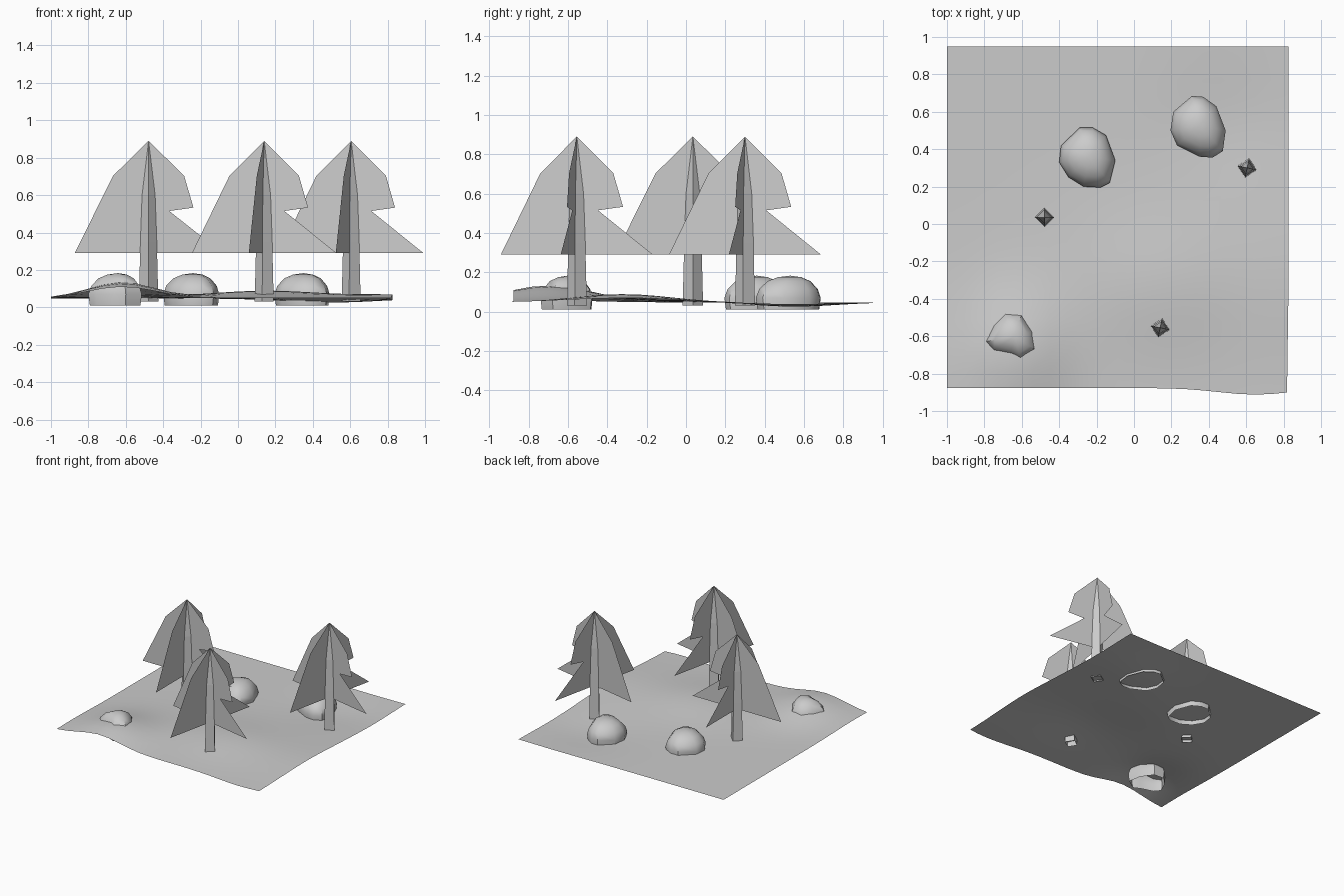
import bpy
import bmesh
from math import cos, sin, pi, exp, radians
from mathutils import Matrix, Vector

cube = bpy.data.objects.get("Cube")
if cube:
    bpy.data.objects.remove(cube)

grey = bpy.data.materials.new("plain grey")
grey.use_nodes = True
COLOUR = (0.6, 0.6, 0.6, 1)
grey.diffuse_color = COLOUR
grey.node_tree.nodes["Principled BSDF"].inputs["Base Color"].default_value = COLOUR


def finish(bm, name, smooth_angle=None):
    """Turn a bmesh into an object, optionally smooth shaded."""
    mesh = bpy.data.meshes.new(name)
    bm.to_mesh(mesh)
    bm.free()
    mesh.materials.append(grey)
    obj = bpy.data.objects.new(name, mesh)
    bpy.context.collection.objects.link(obj)
    if smooth_angle:
        bpy.ops.object.select_all(action='DESELECT')
        obj.select_set(True)
        bpy.context.view_layer.objects.active = obj
        bpy.ops.object.shade_smooth_by_angle(angle=radians(smooth_angle))
    return obj


def loft(bm, rings, tip):
    """Join rings of points with quads and close them on a tip; open below."""
    loops = [[bm.verts.new(p) for p in ring] for ring in rings]
    n = len(loops[0])
    for low, high in zip(loops, loops[1:]):
        for i in range(n):
            j = (i + 1) % n
            bm.faces.new((low[i], low[j], high[j], high[i]))
    top = bm.verts.new(tip)
    for i in range(n):
        bm.faces.new((loops[-1][i], loops[-1][(i + 1) % n], top))
    bmesh.ops.recalc_face_normals(bm, faces=bm.faces)


# Ground: a thin sheet with soft mounds, a hollow and a wavy front edge
def bump(x, y, cx, cy, rx, ry, h):
    return h * exp(-((x - cx) / rx) ** 2 - ((y - cy) / ry) ** 2)


def ground_height(x, y):
    return (0.047 + bump(x, y, -0.62, -0.7, 0.26, 0.32, 0.085)
            + bump(x, y, 0.15, -0.32, 0.45, 0.35, 0.042)
            + bump(x, y, 0.85, -0.3, 0.3, 0.4, 0.018)
            + bump(x, y, 0.5, 0.55, 0.35, 0.3, -0.022))


bm = bmesh.new()
bmesh.ops.create_grid(bm, x_segments=20, y_segments=20, size=0.9135)
for v in bm.verts:
    x, y = v.co.x - 0.0865, v.co.y + 0.0365
    pull = bump(x, y, 0.65, -0.88, 0.28, 0.4, 1)
    v.co = (x - 0.012 * pull * (x > 0.8), y - 0.035 * pull, ground_height(x, y))
finish(bm, "ground", 60)


# Trees: tapered square trunk with two crossed flat sheets of foliage
TIERS = [(0.395, 0.29), (0.11, 0.515), (0.24, 0.533), (0.09, 0.687), (0.19, 0.703)]


def tree(name, x, y, turn):
    place = Matrix.Translation((x, y, 0)) @ Matrix.Rotation(radians(turn), 4, 'Z')
    bm = bmesh.new()
    rings = [[(r * cos(k * pi / 2), r * sin(k * pi / 2), z) for k in range(4)]
             for r, z in ((0.052, 0.03), (0.044, 0.35), (0.035, 0.6))]
    loft(bm, rings, (0, 0, 0.89))
    bm.transform(place)
    finish(bm, name + "_trunk")

    bm = bmesh.new()
    for axis in (Vector((1, 0, 0)), Vector((0, 1, 0))):
        left = [-r * axis + Vector((0, 0, z)) for r, z in TIERS]
        right = [r * axis + Vector((0, 0, z)) for r, z in TIERS]
        outline = right + [Vector((0, 0, 0.89))] + left[::-1]
        bm.faces.new([bm.verts.new(p) for p in outline])
    bmesh.ops.triangulate(bm, faces=bm.faces)
    bm.transform(place)
    finish(bm, name + "_foliage")


tree("left_tree", 0.605, 0.30, -12)
tree("middle_tree", 0.14, -0.555, -12)
tree("right_tree", -0.478, 0.035, 0)


# Rocks: faceted domes raised from an uneven outline, open underneath
DOME = [(0.95, 0.01), (1, 0.07), (0.9, 0.115), (0.66, 0.155), (0.36, 0.175)]


def rock(name, centre, outline):
    c = Vector(centre)
    bm = bmesh.new()
    rings = []
    for s, z in DOME:
        flat = [c + (Vector(p) - c) * s for p in outline]
        rings.append([(p.x, p.y, z) for p in flat])
    loft(bm, rings, (c.x, c.y, 0.183))
    finish(bm, name, 40)


rock("back_right_rock", (-0.24, 0.36),
     [(-.29, .515), (-.22, .515), (-.15, .475), (-.1, .34), (-.13, .22),
      (-.18, .195), (-.27, .2), (-.35, .25), (-.4, .33), (-.39, .42)])
rock("back_left_rock", (0.35, 0.53),
     [(.31, .685), (.37, .68), (.44, .63), (.49, .5), (.475, .39),
      (.42, .355), (.35, .36), (.23, .42), (.195, .5), (.21, .6)])
rock("front_rock", (-0.64, -0.6),
     [(-.69, -.475), (-.6, -.48), (-.535, -.575), (-.515, -.68), (-.6, -.74),
      (-.66, -.71), (-.76, -.68), (-.8, -.63), (-.755, -.54)])
